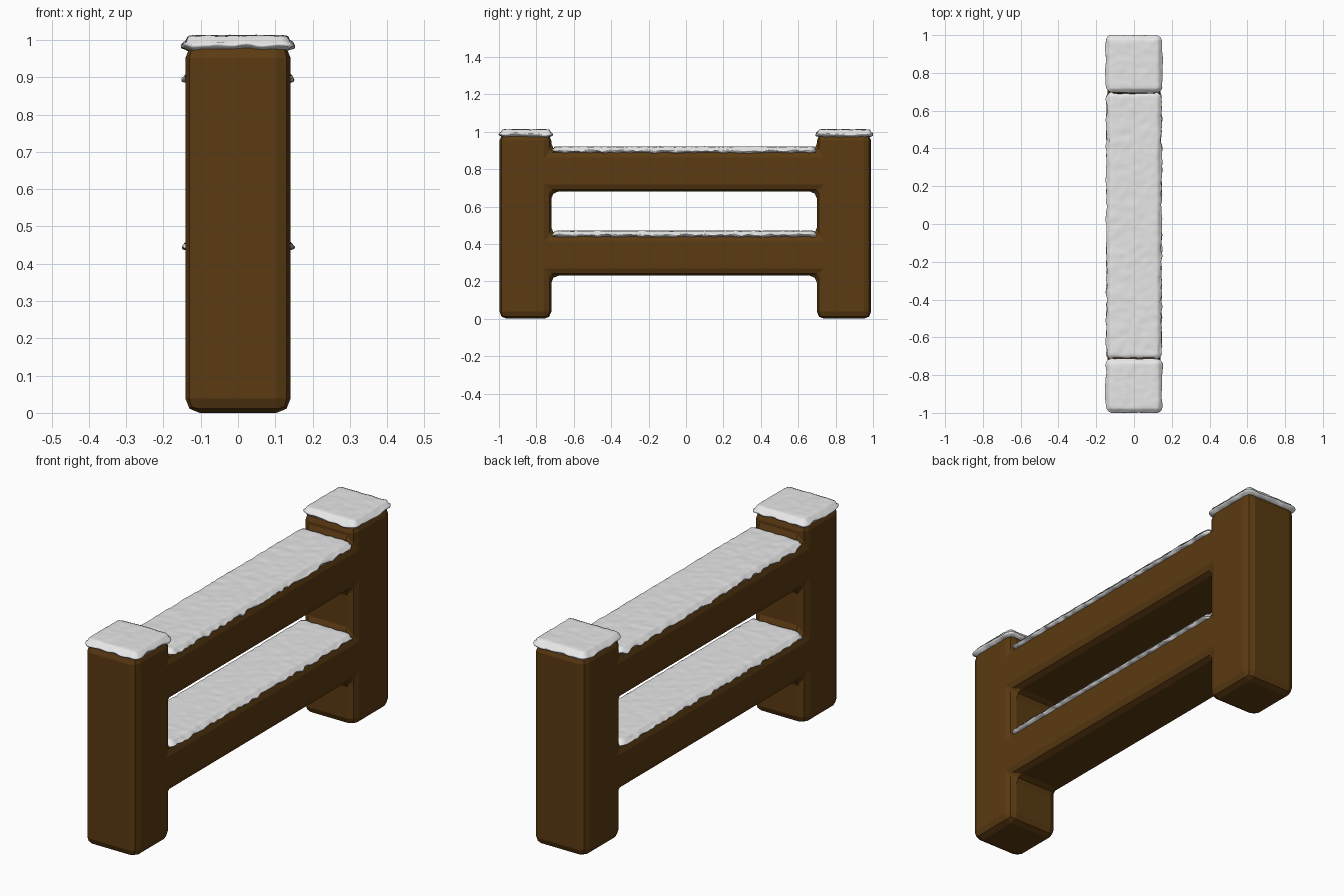
import bpy, bmesh, math
from mathutils import Vector, noise

if "Cube" in bpy.data.objects:
    bpy.data.objects.remove(bpy.data.objects["Cube"])


def material(name, rgb):
    m = bpy.data.materials.new(name)
    m.diffuse_color = (*rgb, 1)
    m.use_nodes = True
    m.node_tree.nodes["Principled BSDF"].inputs["Base Color"].default_value = m.diffuse_color
    return m


BROWN = material("brown wood", (0.105, 0.043, 0.006))
WHITE = material("white snow", (0.8, 0.8, 0.8))


def add_object(name, bm, mat):
    bmesh.ops.recalc_face_normals(bm, faces=bm.faces)
    me = bpy.data.meshes.new(name)
    bm.to_mesh(me)
    bm.free()
    me.materials.append(mat)
    ob = bpy.data.objects.new(name, me)
    bpy.context.collection.objects.link(ob)
    return ob


# Wooden frame: side profile made of grid cells, thickened along x, all edges bevelled
ys = [-0.997, -0.72, 0.70, 0.99]
zs = [0.0, 0.23, 0.45, 0.68, 0.90, 0.99]
HALF = 0.141
bm = bmesh.new()
verts = {}


def corner(i, j):
    if (i, j) not in verts:
        verts[i, j] = bm.verts.new((-HALF, ys[i], zs[j]))
    return verts[i, j]


for i in range(3):
    for j in range(5):
        if i != 1 or j in (1, 3):       # posts are full height, rails are two rows
            bm.faces.new([corner(i, j), corner(i + 1, j), corner(i + 1, j + 1), corner(i, j + 1)])
res = bmesh.ops.extrude_face_region(bm, geom=bm.faces[:], use_keep_orig=True)
for v in [g for g in res["geom"] if isinstance(g, bmesh.types.BMVert)]:
    v.co.x = HALF
bmesh.ops.recalc_face_normals(bm, faces=bm.faces)
bmesh.ops.dissolve_limit(bm, angle_limit=0.01, verts=bm.verts, edges=bm.edges)
frame = add_object("wooden_frame", bm, BROWN)
bev = frame.modifiers.new("rounded edges", "BEVEL")
bev.width = 0.038
bev.segments = 2
bev.limit_method = 'ANGLE'
bev.angle_limit = math.radians(40)


# Snow: finely cut slab, rounded at the rim, with a lumpy top and a drooping wavy edge
def snow(name, y0, y1, z0, z1, hx, wave, freq, step=0.014):
    half = Vector((hx, (y1 - y0) / 2, (z1 - z0) / 2))
    mid = Vector((0, (y0 + y1) / 2, (z0 + z1) / 2))
    r = half.z
    bm = bmesh.new()
    bmesh.ops.create_cube(bm, size=2)
    for v in bm.verts:
        v.co = Vector(a * b for a, b in zip(v.co, half))
    for ax in range(3):
        n = max(5, round(2 * half[ax] / step))
        no = Vector((0, 0, 0))
        no[ax] = 1
        for k in range(1, n):
            bmesh.ops.bisect_plane(bm, geom=bm.verts[:] + bm.edges[:] + bm.faces[:],
                                   plane_co=no * (half[ax] * (2 * k / n - 1)), plane_no=no)
    for v in bm.verts:
        p = v.co.copy()
        # round plan corners first, then the rim
        c = 0.035
        q = Vector((max(-half.x + c, min(half.x - c, p.x)), max(-half.y + c, min(half.y - c, p.y))))
        d = Vector((p.x, p.y)) - q
        if d.length > 1e-6:
            d = d.normalized() * max(abs(d.x), abs(d.y))
        p.x, p.y = q.x + d.x, q.y + d.y
        edge = min(1, d.length / c)
        lift = max(0, edge * c - (c - r)) / r          # 0 inside, 1 at the rim
        s = math.sqrt(max(0, 1 - lift * lift * 0.85))
        inset = 0.5 * r * (p.z / half.z) ** 4 * lift
        if d.length > 1e-6:
            out = d.normalized()
            push = noise.noise((p + mid) * freq * Vector((1, 1, 0)).length / 1.4) * wave
            p.x += out.x * (push * edge - inset)
            p.y += out.y * (push * 0.5 * edge - inset)
        w = p + mid
        p.z *= s
        p.z += noise.noise(Vector((w.x, w.y, z0)) * 32) * 0.003
        p.z -= edge ** 2 * (0.007 + 0.010 * noise.noise(Vector((w.x, w.y, z1)) * freq))
        v.co = p + mid
    for f in bm.faces:
        f.smooth = True
    add_object(name, bm, WHITE)


for side, (a, b) in {"near": (-1.0, -0.713), "far": (0.694, 1.0)}.items():
    snow("post_snow_" + side, a, b, 0.975, 1.012, 0.15, 0.008, 18)
for level, z in {"lower": 0.44, "upper": 0.89}.items():
    snow("rail_snow_" + level, -0.718, 0.702, z, z + 0.03, 0.146, 0.009, 26)
